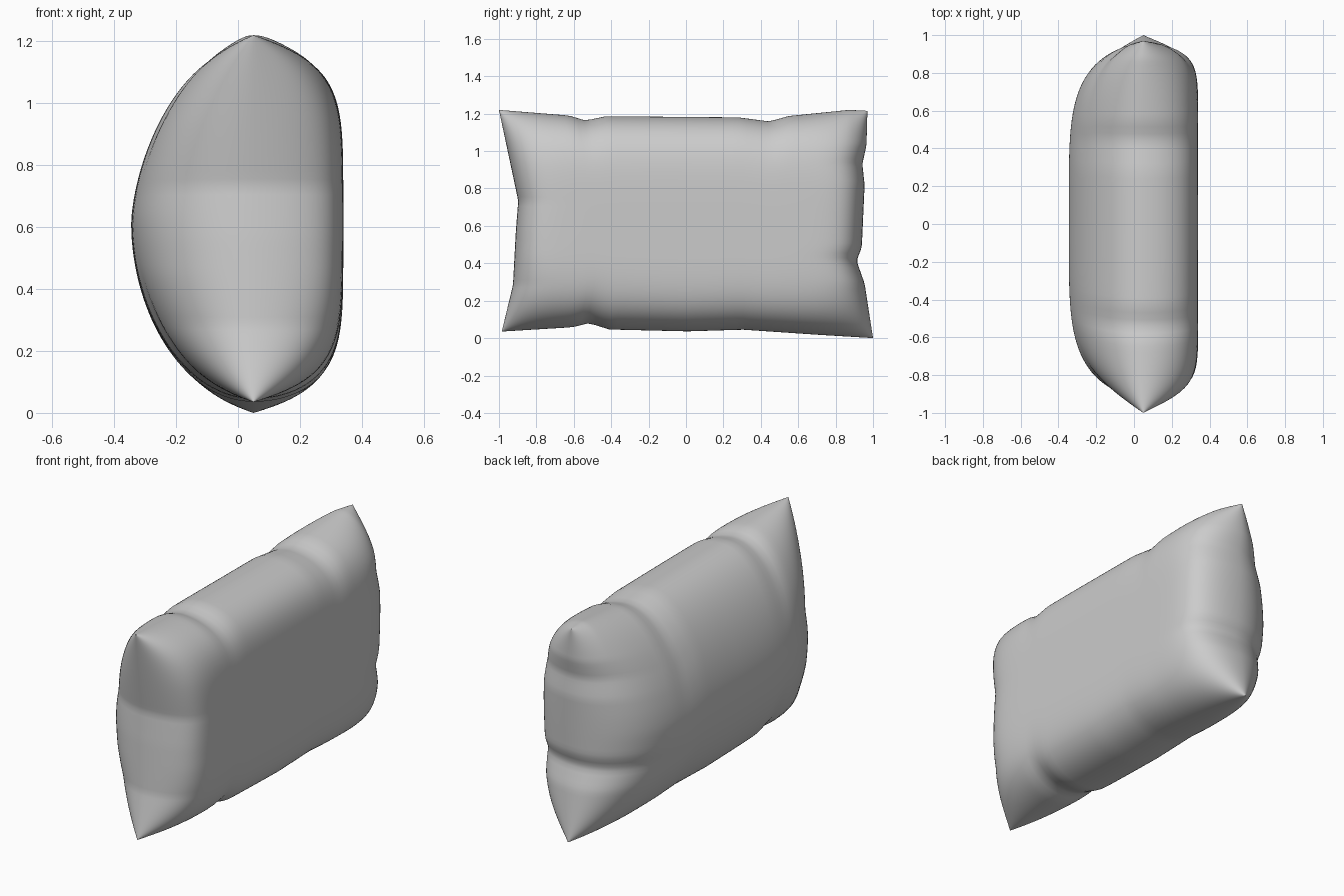
import bpy, bmesh, math

if "Cube" in bpy.data.objects:
    bpy.data.objects.remove(bpy.data.objects["Cube"])

N = 72          # grid resolution of each cloth panel
SEAM_X = 0.05   # plane in which the two panels meet


def interp(points, t):
    # smooth-ish interpolation through a short outline profile
    for (a, p), (b, q) in zip(points, points[1:]):
        if t <= b:
            return p + (q - p) * max(0.0, (t - a) / (b - a))
    return points[-1][1]


# Seam outline: pulled-in edges, pinched dents and protruding corners
TOP = [(-1, 1.22), (-.62, 1.19), (-.53, 1.163), (-.42, 1.186), (.3, 1.18),
       (.47, 1.158), (.57, 1.187), (.9, 1.22), (1, 1.215)]
BOTTOM = [(-1, .035), (-.62, .058), (-.53, .08), (-.42, .046), (0, .036),
          (.3, .045), (.7, .018), (1, 0)]
NEAR = [(-1, -.985), (-.58, -.925), (-.1, -.91), (.18, -.897), (.3, -.912), (1, -1)]
FAR = [(-1, 1), (-.52, .955), (-.32, .912), (-.2, .94), (.35, .955),
       (.53, .943), (.7, .965), (1, .97)]


def dome(t, a):
    return math.sqrt(max(0.0, 1 - abs(t) ** a))


def surface(u, v, side):
    y = NEAR_V[v] * (1 - u) / 2 + FAR_V[v] * (1 + u) / 2
    z = BOTTOM_U[u] * (1 - v) / 2 + TOP_U[u] * (1 + v) / 2
    if side > 0:    # boxy, flat panel; pointed towards the corners
        h = 0.29 * dome(u, 14 - 9 * v * v) * dome(v, 5.2 - u * u)
    else:           # softly domed panel
        h = -0.395 * dome(u, 4.6) * dome(v, 1.6 if v > 0 else 1.9)
    return (SEAM_X + h, y, z)


steps = [math.sin(math.pi / 2 * (2 * i / N - 1)) for i in range(N + 1)]
NEAR_V = {t: interp(NEAR, t) for t in steps}
FAR_V = {t: interp(FAR, t) for t in steps}
TOP_U = {t: interp(TOP, t) for t in steps}
BOTTOM_U = {t: interp(BOTTOM, t) for t in steps}

# Two inflated panels welded along the seam
bm = bmesh.new()
for side in (1, -1):
    g = [[bm.verts.new(surface(u, v, side)) for v in steps] for u in steps]
    for i in range(N):
        for j in range(N):
            f = [g[i][j], g[i + 1][j], g[i + 1][j + 1], g[i][j + 1]]
            bm.faces.new(f if side > 0 else f[::-1])
bmesh.ops.remove_doubles(bm, verts=bm.verts, dist=0.00002)
bmesh.ops.recalc_face_normals(bm, faces=bm.faces)

mesh = bpy.data.meshes.new("pillow")
bm.to_mesh(mesh)
bm.free()
pillow = bpy.data.objects.new("pillow", mesh)
bpy.context.collection.objects.link(pillow)
for p in mesh.polygons:
    p.use_smooth = True
